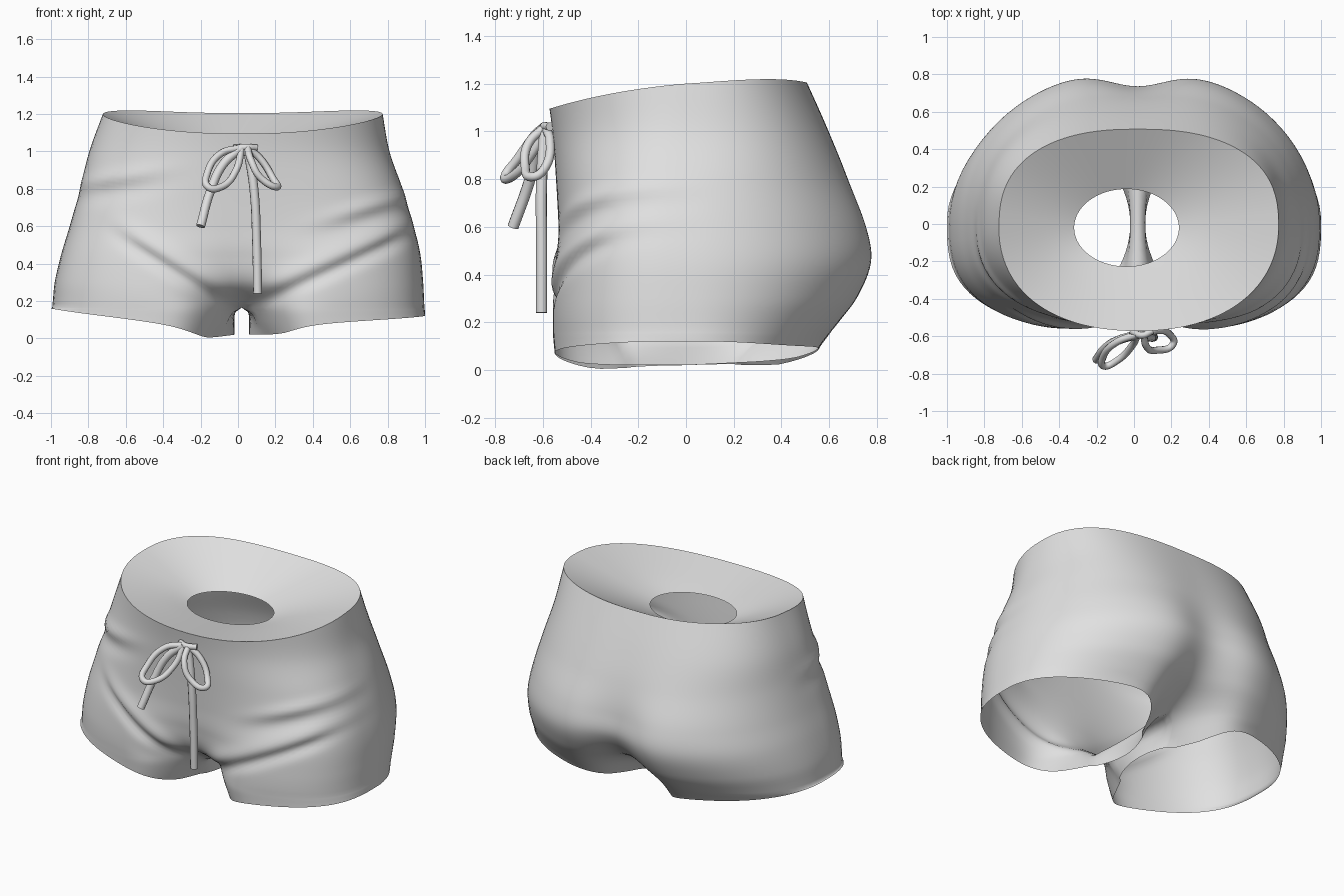
import bpy, bmesh, math
from mathutils import Vector

if "Cube" in bpy.data.objects:
    bpy.data.objects.remove(bpy.data.objects["Cube"])

CX = 0.02            # centre seam
SEG, ROWS, LEG = 64, 44, 6
SPLIT = 0.165        # height where the legs part

fabric = bpy.data.materials.new("grey_fabric")
fabric.diffuse_color = (0.75, 0.75, 0.75, 1)
fabric.use_nodes = True
fabric.node_tree.nodes["Principled BSDF"].inputs["Base Color"].default_value = fabric.diffuse_color

# Body profiles by height: half widths, depths, squareness, centre cleft
HEIGHT = [0.1, 0.2, 0.3, 0.45, 0.6, 0.8, 1.0, 1.22]
RIGHT = [0.98, 0.975, 0.97, 0.955, 0.92, 0.86, 0.79, 0.75]
LEFT = [1.02, 1.01, 1.0, 0.965, 0.92, 0.865, 0.815, 0.735]
FRONT = [0.575, 0.585, 0.585, 0.575, 0.55, 0.545, 0.56, 0.59]
BACK = [0.605, 0.69, 0.765, 0.825, 0.805, 0.71, 0.61, 0.5]
SQ_FRONT = [2.7, 2.7, 2.7, 2.7, 2.7, 2.5, 2.2, 2.1]
SQ_BACK = [2.1, 2.1, 2.1, 2.1, 2.1, 2.2, 2.4, 2.5]
CLEFT_FRONT = [0.62, 0.4, 0.18, 0.09, 0.03, 0, 0, 0]
CLEFT_BACK = [0.66, 0.4, 0.21, 0.12, 0.1, 0.05, 0.02, 0]


def at(table, z):
    """Smooth lookup in a profile table."""
    z = min(max(z, HEIGHT[0]), HEIGHT[-1])
    n = len(HEIGHT)
    i = max(k for k in range(n - 1) if HEIGHT[k] <= z)

    def slope(k):
        a, b = max(k - 1, 0), min(k + 1, n - 1)
        return (table[b] - table[a]) / (HEIGHT[b] - HEIGHT[a])
    h = HEIGHT[i + 1] - HEIGHT[i]
    t = (z - HEIGHT[i]) / h
    return ((2*t**3 - 3*t*t + 1) * table[i] + (t**3 - 2*t*t + t) * h * slope(i)
            + (3*t*t - 2*t**3) * table[i + 1] + (t**3 - t*t) * h * slope(i + 1))


def bump(d, width):
    return math.exp(-(d / width) ** 2)


def folds(side, x, y, z):
    """Cloth folds: how far the surface moves outward."""
    if y > 0.1:
        return 0
    fade = min(1, (0.1 - y) / 0.3)
    slope = 0.45 if side > 0 else 0.62
    reach = 0.75 if side > 0 else 0.52
    d = z - (0.18 + slope * (x - 0.08))
    span = bump(max(0, x - reach), 0.12) * min(1, x / 0.2)
    out = span * (0.014 * bump(d - 0.07, 0.06) - 0.024 * bump(d, 0.04))
    d = z - (0.97 - 0.16 * x if side < 0 else 0.52 + 0.28 * x)
    out += 0.014 * bump(x - 0.68, 0.22) * (bump(d, 0.04) - bump(d + 0.08, 0.05))
    return out * fade


def angle(j):
    t = j / SEG
    return math.pi * t - 0.27 * math.sin(2 * math.pi * t)


def body_point(side, a, z):
    """Point on the body; a runs from centre front to centre back."""
    s, c = abs(math.sin(a)), math.cos(a)
    front = c > 0
    e = 2 / at(SQ_FRONT if front else SQ_BACK, z)
    x = at(RIGHT if side > 0 else LEFT, z) * (0 if s < 1e-6 else s ** e)
    depth = at(FRONT if front else BACK, z) * abs(c) ** e
    cleft = at(CLEFT_FRONT if front else CLEFT_BACK, z)
    width = 0.2 + max(0, z - 0.15) * (0.4 if front else 0.08)
    depth *= 1 - cleft * bump(x, width)
    y = -depth if front else depth
    f = folds(side, x, y, z)
    return Vector((CX + side * (x + f * s), y - f * c, z))


def waist_height(a):
    rise = 1 - ((1 + math.cos(a)) / 2) ** 2.5
    return 1.095 + 0.128 * rise - 0.018 * bump(a - math.pi, 0.6)


def hem_height(side, x, y):
    if side < 0:
        z = 0.16 * max(0, x - 0.17) / 0.83 + 0.02 * max(0, 0.17 - x) / 0.15
    else:
        z = 0.02 + 0.1 * max(0, x - 0.25) / 0.75
    lift = 0.03 * max(0, y / 0.57) * (1 - 0.8 * min(1, x))
    return z + lift + 0.035 * min(1, abs(y) / 0.57) ** 5


def skin(bm, rows, closed=False):
    """Join rows of points with quads."""
    grid = [[bm.verts.new(p) for p in row] for row in rows]
    n = len(grid[0])
    for r, q in zip(grid, grid[1:]):
        for j in range(n if closed else n - 1):
            k = (j + 1) % n
            bm.faces.new((r[j], r[k], q[k], q[j]))


def finish(name, bm):
    bmesh.ops.remove_doubles(bm, verts=bm.verts, dist=0.0005)
    bmesh.ops.recalc_face_normals(bm, faces=bm.faces)
    me = bpy.data.meshes.new(name)
    bm.to_mesh(me)
    bm.free()
    me.materials.append(fabric)
    for p in me.polygons:
        p.use_smooth = True
    ob = bpy.data.objects.new(name, me)
    bpy.context.collection.objects.link(ob)
    return ob


# Shorts: two body halves, each continuing into a short leg
bm = bmesh.new()
angles = [angle(j) for j in range(SEG + 1)]
for side in (1, -1):
    skin(bm, [[body_point(side, a, SPLIT + (waist_height(a) - SPLIT) * i / ROWS)
               for a in angles] for i in range(ROWS + 1)])
    leg = []
    for k in range(LEG + 1):
        t = k / LEG
        ring = [body_point(side, a, SPLIT + (0.1 - SPLIT) * t) for a in angles]
        first, last = ring[0], ring[-1]
        ring += [last.lerp(first, m / 12) for m in range(1, 12)]
        for p in ring:
            # inner leg walls bow apart toward front and back
            gap = 0.04 * min(1, 5 * t) + 0.07 * t * min(1, abs(p.y) / 0.25) ** 2
            p.x = CX + side * math.hypot(p.x - CX, gap)
            p.x = max(-1, min(1, p.x))
            p.z = SPLIT + (hem_height(side, abs(p.x), p.y) - SPLIT) * t
        leg.append(ring)
    skin(bm, leg, closed=True)
finish("shorts", bm)

# Inner facing: slopes from the waist edge in to an oval opening
bm = bmesh.new()
for side in (1, -1):
    edge = [body_point(side, a, waist_height(a)) for a in angles]
    hole = [Vector((-0.04 + side * 0.28 * abs(math.sin(a)),
                    -0.02 - 0.207 * math.cos(a), 1.03)) for a in angles]
    skin(bm, [[p.lerp(q, k / 5) for p, q in zip(edge, hole)] for k in range(6)])
finish("waist_facing", bm)


# Drawstring: cords tied in a bow
def cord(name, points, radius=0.021):
    cu = bpy.data.curves.new(name, 'CURVE')
    cu.dimensions = '3D'
    cu.bevel_depth = radius
    cu.bevel_resolution = 3
    cu.use_fill_caps = True
    cu.resolution_u = 8
    sp = cu.splines.new('BEZIER')
    sp.bezier_points.add(len(points) - 1)
    for bp, p in zip(sp.bezier_points, points):
        bp.co = p
        bp.handle_left_type = bp.handle_right_type = 'AUTO'
    cu.materials.append(fabric)
    ob = bpy.data.objects.new(name, cu)
    bpy.context.collection.objects.link(ob)


cord("bow_knot", [(-0.02, -0.57, 1.02), (0.04, -0.595, 1.022), (0.1, -0.57, 1.02)], 0.018)
cord("left_bow_loop", [(0.02, -0.59, 1.02), (-0.09, -0.63, 0.99), (-0.165, -0.71, 0.88),
                       (-0.16, -0.76, 0.81), (-0.09, -0.73, 0.81), (-0.01, -0.65, 0.9),
                       (0.02, -0.59, 1.02)], 0.019)
cord("right_bow_loop", [(0.05, -0.59, 1.02), (0.07, -0.66, 0.95), (0.12, -0.675, 0.86),
                        (0.21, -0.64, 0.81), (0.19, -0.59, 0.85), (0.12, -0.57, 0.96),
                        (0.05, -0.59, 1.02)], 0.019)
cord("left_string", [(0.02, -0.59, 1.02), (-0.08, -0.62, 0.93), (-0.15, -0.66, 0.78),
                     (-0.2, -0.725, 0.6)], 0.024)
cord("right_string", [(0.05, -0.59, 1.02), (0.085, -0.605, 0.8), (0.1, -0.605, 0.5),
                      (0.105, -0.605, 0.24)], 0.024)
